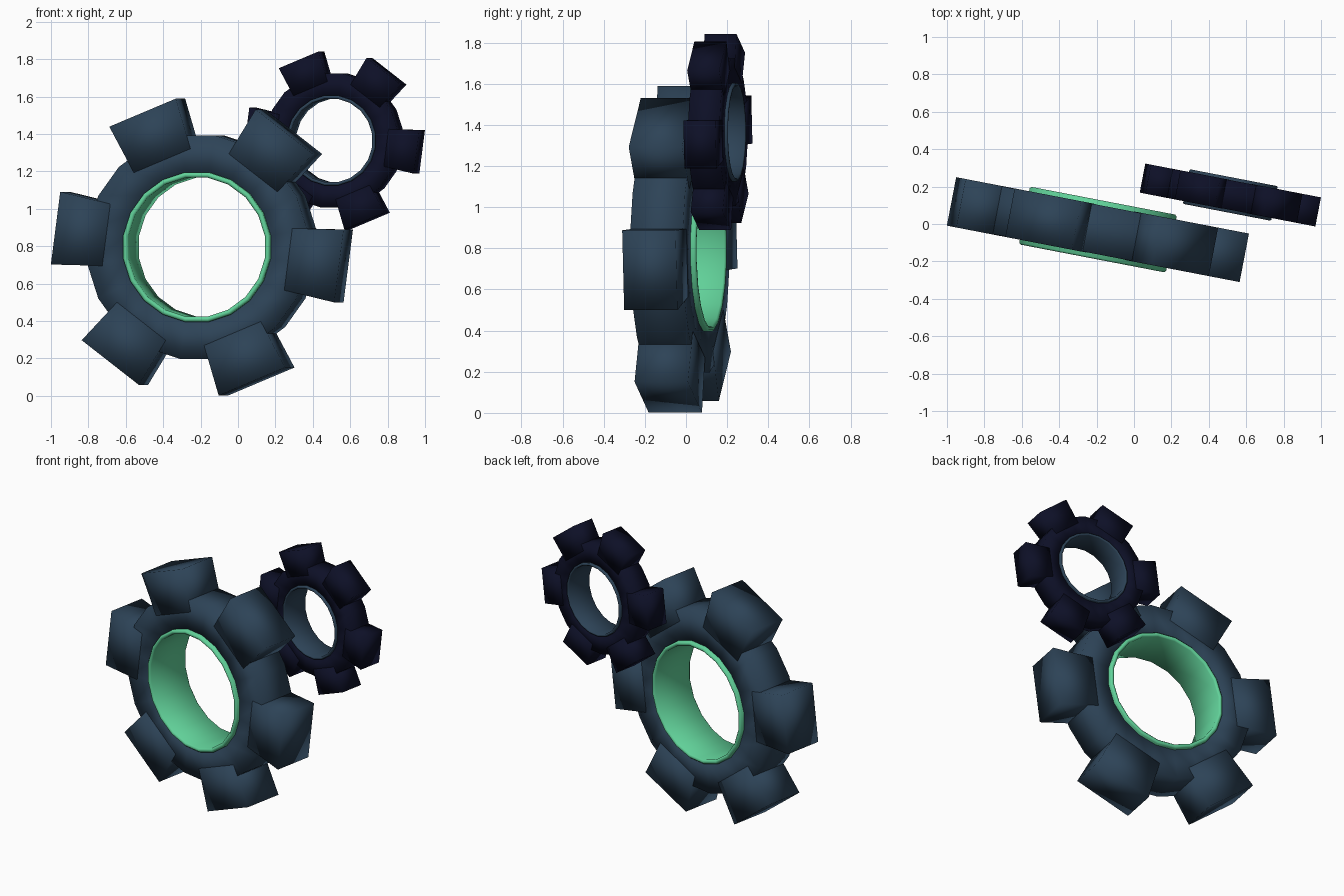
import bpy, bmesh
from math import sin, cos, pi, radians

if "Cube" in bpy.data.objects:
    bpy.data.objects.remove(bpy.data.objects["Cube"])

SIDES, TEETH = 20, 6
PHASE = radians(-7.5)
YAW = radians(-10.9)


def material(name, rgb):
    m = bpy.data.materials.new(name)
    m.diffuse_color = (*rgb, 1)
    m.use_nodes = True
    m.node_tree.nodes["Principled BSDF"].inputs["Base Color"].default_value = m.diffuse_color
    return m


def add_object(name, bm, mat, loc, size):
    bmesh.ops.recalc_face_normals(bm, faces=bm.faces)
    me = bpy.data.meshes.new(name)
    bm.to_mesh(me)
    bm.free()
    me.materials.append(mat)
    me.shade_smooth()
    ob = bpy.data.objects.new(name, me)
    ob.location = loc
    ob.rotation_euler = (0, 0, YAW)
    ob.scale = (size,) * 3
    bpy.context.collection.objects.link(ob)
    return ob


def lathe(bm, profile):
    # spin a closed (radius, depth) profile around the y axis
    rings = []
    for i in range(SIDES):
        a = 2 * pi * (i + 0.5) / SIDES
        rings.append([bm.verts.new((r * cos(a), y, r * sin(a))) for r, y in profile])
    n = len(profile)
    for i in range(SIDES):
        p, q = rings[i], rings[(i + 1) % SIDES]
        for j in range(n):
            k = (j + 1) % n
            bm.faces.new((p[j], q[j], q[k], p[k]))


def tooth(bm, a):
    # block that flares slightly towards its tip
    ends = []
    for r, w in ((0.5, 0.167), (0.778, 0.196)):
        ends.append([bm.verts.new((r * cos(a) - t * w * sin(a), y,
                                   r * sin(a) + t * w * cos(a)))
                     for t, y in ((-1, -0.132), (1, -0.132), (1, 0.132), (-1, 0.132))])
    p, q = ends
    bm.faces.new(p)
    bm.faces.new(q)
    for j in range(4):
        k = (j + 1) % 4
        bm.faces.new((p[j], p[k], q[k], q[j]))


def gear(prefix, loc, size, body_mat, ring_mat):
    # toothed wheel
    bm = bmesh.new()
    lathe(bm, [(0.39, -0.13), (0.605, -0.13), (0.605, 0.13), (0.39, 0.13)])
    for i in range(TEETH):
        tooth(bm, PHASE + 2 * pi * i / TEETH)
    add_object(prefix + "_gear_wheel", bm, body_mat, loc, size)
    # protruding sleeve in the bore, with softened rims
    bm = bmesh.new()
    i, o, h, c = 0.376, 0.405, 0.157, 0.009
    lathe(bm, [(i, -h + c), (i + c, -h), (o - c, -h), (o, -h + c),
               (o, h - c), (o - c, h), (i + c, h), (i, h - c)])
    ob = add_object(prefix + "_gear_sleeve", bm, ring_mat, loc, size)


blue = material("slate_blue", (0.026, 0.056, 0.095))
navy = material("dark_navy", (0.004, 0.005, 0.02))
green = material("mint_green", (0.12, 0.64, 0.32))

gear("large", (-0.193, -0.03, 0.795), 1.0, blue, green)
gear("small", (0.515, 0.155, 1.365), 0.6, navy, blue)
